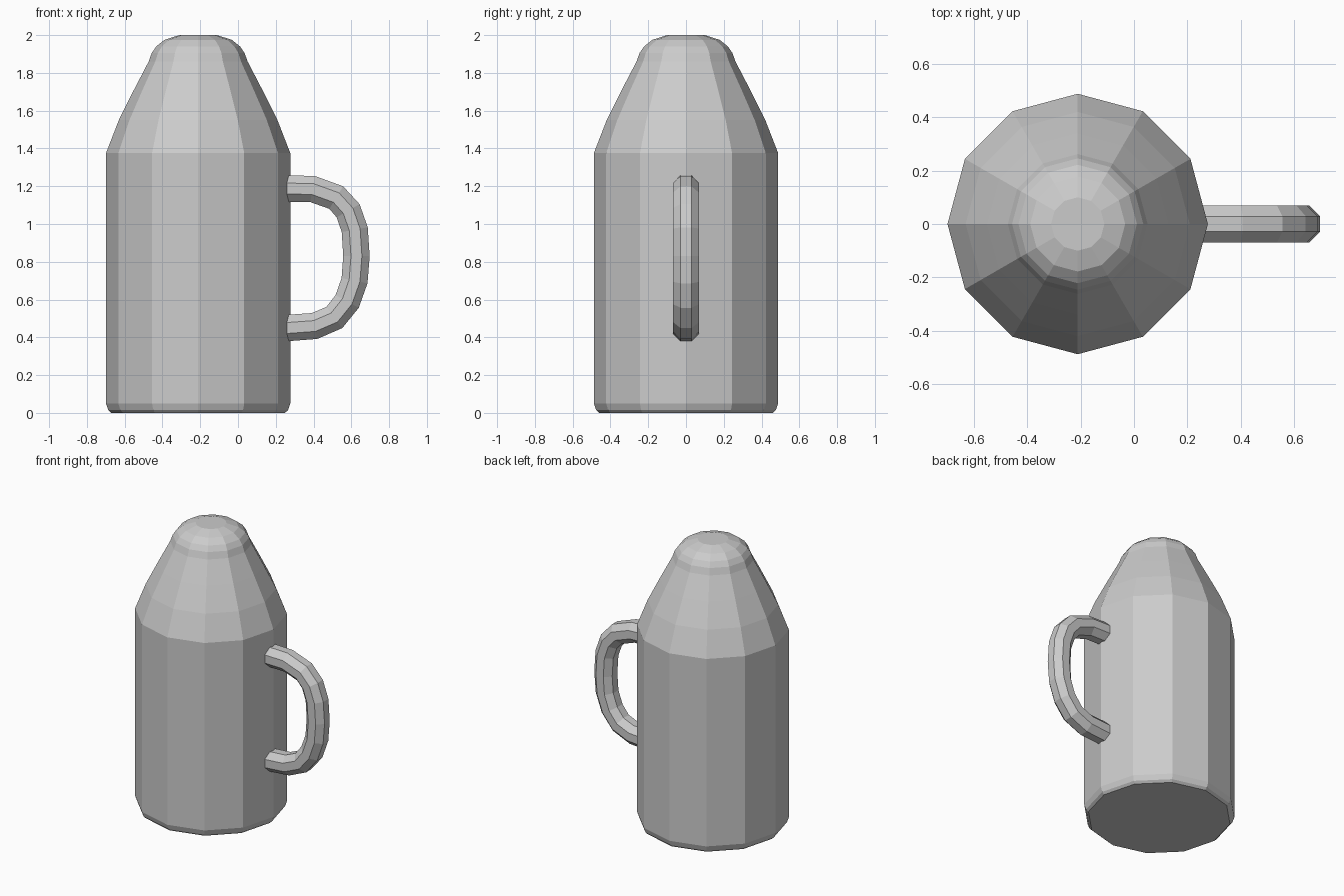
import bpy, bmesh
from math import sin, cos, pi
from mathutils import Vector

cube = bpy.data.objects.get("Cube")
if cube:
    bpy.data.objects.remove(cube, do_unlink=True)

BODY_X = -0.211
BODY_SIDES = 12
TUBE_SIDES = 8

grey = bpy.data.materials.new("plain_grey")
grey.use_nodes = True
colour = (0.6, 0.6, 0.6, 1)
grey.diffuse_color = colour
grey.node_tree.nodes["Principled BSDF"].inputs["Base Color"].default_value = colour


def skin_rings(name, rings):
    """Join rings of points into a closed, flat-shaded solid."""
    bm = bmesh.new()
    loops = [[bm.verts.new(p) for p in ring] for ring in rings]
    for a, b in zip(loops, loops[1:]):
        n = len(a)
        for i in range(n):
            j = (i + 1) % n
            bm.faces.new((a[i], a[j], b[j], b[i]))
    bm.faces.new(loops[0][::-1])
    bm.faces.new(loops[-1])
    bmesh.ops.recalc_face_normals(bm, faces=bm.faces)
    mesh = bpy.data.meshes.new(name)
    bm.to_mesh(mesh)
    bm.free()
    mesh.materials.append(grey)
    obj = bpy.data.objects.new(name, mesh)
    bpy.context.collection.objects.link(obj)
    return obj


# Flask body: straight wall, curved shoulder and domed cap (radius, height)
profile = [(0.46, 0), (0.476, 0.015), (0.488, 0.05), (0.488, 1.375),
           (0.42, 1.55), (0.34, 1.71), (0.262, 1.86), (0.246, 1.905),
           (0.222, 1.94), (0.178, 1.975), (0.1, 2.0)]
body_rings = []
for radius, z in profile:
    angles = [2 * pi * i / BODY_SIDES for i in range(BODY_SIDES)]
    body_rings.append([Vector((BODY_X + radius * cos(a), radius * sin(a), z))
                       for a in angles])
skin_rings("flask_body", body_rings)

# Handle: an eight-sided tube swept along a rounded path (x, z)
path = [(0.255, 1.188), (0.395, 1.185), (0.52, 1.14), (0.583, 1.07),
        (0.618, 0.97), (0.627, 0.83), (0.617, 0.7), (0.578, 0.59),
        (0.51, 0.505), (0.405, 0.46), (0.255, 0.449)]
path = [Vector((x, 0, z)) for x, z in path]
side = Vector((0, 1, 0))
tube_radius = 0.07 / cos(pi / TUBE_SIDES)
handle_rings = []
for i, point in enumerate(path):
    tangent = path[min(i + 1, len(path) - 1)] - path[max(i - 1, 0)]
    if i in (0, len(path) - 1):
        tangent = Vector((1, 0, 0)) if i == 0 else Vector((-1, 0, 0))
    outward = side.cross(tangent.normalized())
    angles = [2 * pi * (k + 0.5) / TUBE_SIDES for k in range(TUBE_SIDES)]
    handle_rings.append([point + tube_radius * (cos(a) * side + sin(a) * outward)
                         for a in angles])
skin_rings("handle", handle_rings)
